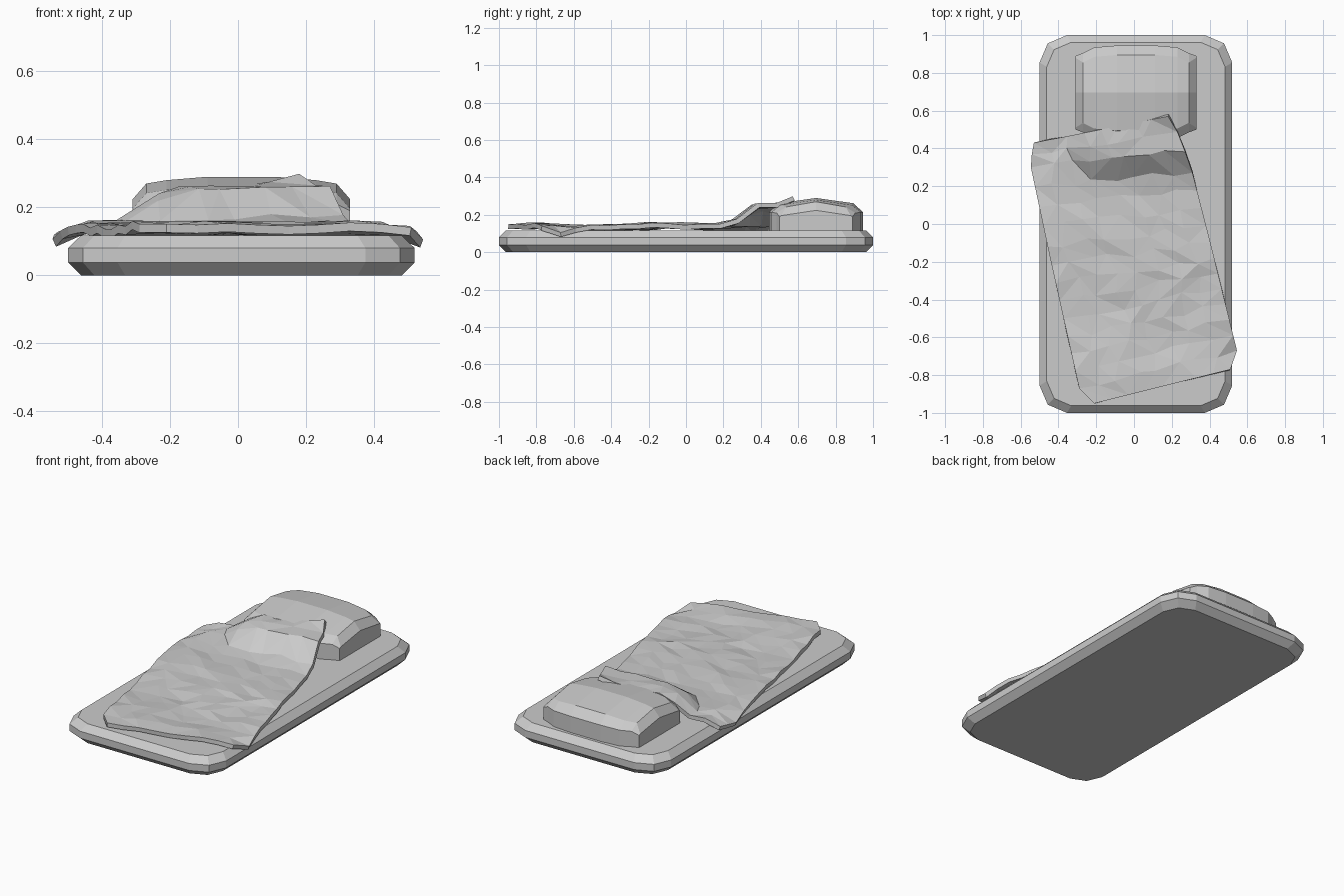
import bpy, bmesh, math, random

random.seed(4)
cube = bpy.data.objects.get("Cube")
if cube:
    bpy.data.objects.remove(cube, do_unlink=True)

grey = bpy.data.materials.new("light_grey")
grey.use_nodes = True
grey.diffuse_color = (0.6, 0.6, 0.6, 1)
grey.node_tree.nodes["Principled BSDF"].inputs["Base Color"].default_value = (0.6, 0.6, 0.6, 1)


def finish(bm, name):
    bmesh.ops.recalc_face_normals(bm, faces=bm.faces)
    mesh = bpy.data.meshes.new(name)
    bm.to_mesh(mesh)
    bm.free()
    mesh.materials.append(grey)
    obj = bpy.data.objects.new(name, mesh)
    bpy.context.scene.collection.objects.link(obj)
    return obj


def loft(name, sections):
    """Skin a row of closed sections and cap both ends."""
    bm = bmesh.new()
    rings = [[bm.verts.new(p) for p in s] for s in sections]
    n = len(rings[0])
    for a, b in zip(rings, rings[1:]):
        for i in range(n):
            j = (i + 1) % n
            bm.faces.new((a[i], a[j], b[j], b[i]))
    bm.faces.new(rings[0])
    bm.faces.new(rings[-1])
    return finish(bm, name)


def smooth(lo, hi, v):
    t = min(max((v - lo) / (hi - lo), 0), 1)
    return t * t * (3 - 2 * t)


def along(points, t):
    """Point at fraction t of a polyline given as (t, x, y) nodes."""
    for (t0, x0, y0), (t1, x1, y1) in zip(points, points[1:]):
        if t <= t1:
            f = (t - t0) / (t1 - t0)
            return x0 + (x1 - x0) * f, y0 + (y1 - y0) * f
    return points[-1][1:]


# Mattress: rounded rectangle with bevelled rims
def mattress_ring(inset, z):
    hx, hy, r = 0.51 - inset, 1 - inset, 0.145 - inset * 0.4
    quarter = [(hx, hy - r), (hx - 0.3 * r, hy - 0.3 * r), (hx - r, hy)]
    half = quarter + [(-x, y) for x, y in reversed(quarter)]
    ring = half + [(-x, -y) for x, y in half]
    return [(x + 0.01, y, z) for x, y in ring]


loft("mattress", [mattress_ring(0.038, 0), mattress_ring(0, 0.038),
                  mattress_ring(0, 0.08), mattress_ring(0.038, 0.117)])


# Pillow: bowed cushion with a ridge across the middle
def pillow_section(x, h, wall, top, slope):
    front = [(-h, 0.11), (-h, wall), (-h + slope, top - 0.028)]
    profile = front + [(0, top)] + [(-y, z) for y, z in reversed(front)]
    return [(x + 0.01, y + 0.695, z) for y, z in profile]


half = [(0.32, 0.195, 0.19, 0.224, 0.01), (0.28, 0.21, 0.21, 0.27, 0.05),
        (0.22, 0.24, 0.213, 0.28, 0.05), (0.1, 0.25, 0.215, 0.29, 0.05)]
columns = [(-c[0],) + c[1:] for c in half] + half[::-1]
loft("pillow", [pillow_section(*c) for c in columns])

# Blanket: crumpled sheet, skewed on the bed and riding up on the pillow
left = [(0, -0.21, -0.95), (0.07, -0.29, -0.87), (0.55, -0.44, -0.2),
        (0.88, -0.55, 0.32), (1, -0.53, 0.43)]
right = [(0, 0.51, -0.77), (0.07, 0.545, -0.67), (0.55, 0.4, -0.08),
         (0.8, 0.31, 0.27), (0.92, 0.24, 0.47), (1, 0.18, 0.57)]
ROWS, COLS = 15, 8


def blanket_height(x, y):
    z = 0.148 + 0.007 * math.sin(7 * y + 1.5 * x + 2)
    z += 0.012 * smooth(0.1, 0.28, y)
    z += 0.11 * smooth(0.2, 0.4, y) * smooth(-0.37, -0.18, x)
    z += 0.022 * smooth(0.45, 0.57, y) * smooth(0, 0.17, x)
    z -= 0.045 * smooth(-0.49, -0.55, x)
    z -= 0.03 * smooth(0.49, 0.55, x)
    return z + random.uniform(-0.008, 0.008)


bm = bmesh.new()
grid = []
for r in range(ROWS + 1):
    v = 0.07 * r if r < 2 else 0.07 + 0.93 * (r - 1) / (ROWS - 1)
    (lx, ly), (rx, ry) = along(left, v), along(right, v)
    row = []
    for c in range(COLS + 1):
        u = c / COLS
        x, y = lx + (rx - lx) * u, ly + (ry - ly) * u
        if 0 < r < ROWS and 0 < c < COLS:
            x += random.uniform(-0.025, 0.025)
            y += random.uniform(-0.02, 0.02)
        row.append(bm.verts.new((x, y, blanket_height(x, y))))
    grid.append(row)
for r in range(ROWS):
    for c in range(COLS):
        a, b = grid[r][c], grid[r][c + 1]
        d, e = grid[r + 1][c], grid[r + 1][c + 1]
        if random.random() < 0.5:
            bm.faces.new((a, b, e))
            bm.faces.new((a, e, d))
        else:
            bm.faces.new((a, b, d))
            bm.faces.new((b, e, d))
blanket = finish(bm, "blanket")
if blanket.data.polygons[0].normal.z < 0:
    blanket.data.flip_normals()
cloth = blanket.modifiers.new("thickness", 'SOLIDIFY')
cloth.thickness = 0.025
cloth.offset = -1
